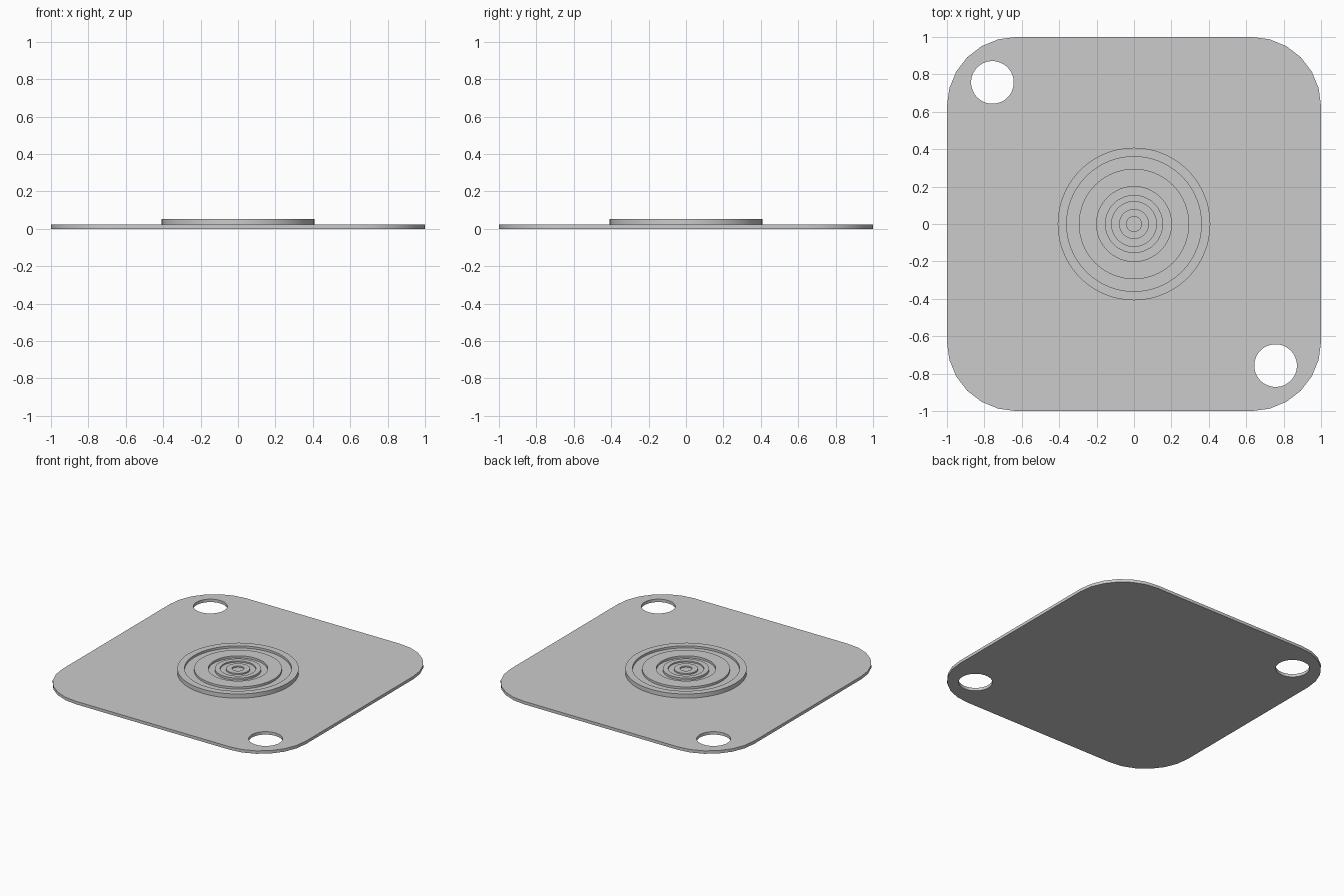
import bpy, bmesh
from math import sin, cos, pi

cube = bpy.data.objects.get("Cube")
if cube:
    bpy.data.objects.remove(cube, do_unlink=True)

PLATE_TOP = 0.022
DISC_TOP = 0.053

grey = bpy.data.materials.new("light_grey")
grey.use_nodes = True
colour = (0.6, 0.6, 0.6, 1)
grey.diffuse_color = colour
grey.node_tree.nodes["Principled BSDF"].inputs["Base Color"].default_value = colour


def arc(cx, cy, r, start, end, steps):
    return [(cx + r * cos(start + (end - start) * i / steps),
             cy + r * sin(start + (end - start) * i / steps)) for i in range(steps + 1)]


def finish(bm, name):
    bmesh.ops.recalc_face_normals(bm, faces=bm.faces)
    mesh = bpy.data.meshes.new(name)
    bm.to_mesh(mesh)
    bm.free()
    mesh.materials.append(grey)
    obj = bpy.data.objects.new(name, mesh)
    bpy.context.collection.objects.link(obj)
    bpy.ops.object.select_all(action='DESELECT')
    obj.select_set(True)
    bpy.context.view_layer.objects.active = obj
    bpy.ops.object.shade_smooth_by_angle(angle=pi / 6)


# Rounded square plate with a hole in two opposite corners
radius = 0.37
outline = []
for k, (sx, sy) in enumerate([(1, 1), (-1, 1), (-1, -1), (1, -1)]):
    outline += arc(sx * (1 - radius), sy * (1 - radius), radius, k * pi / 2, (k + 1) * pi / 2, 6)
loops = [outline] + [arc(-s * 0.757, s * 0.757, 0.114, 0, 2 * pi, 48)[:-1] for s in (1, -1)]

bm = bmesh.new()
edges = []
for loop in loops:
    verts = [bm.verts.new((x, y, 0)) for x, y in loop]
    edges += [bm.edges.new((verts[i - 1], verts[i])) for i in range(len(verts))]
bmesh.ops.triangle_fill(bm, edges=edges, use_beauty=True, normal=(0, 0, 1))
extruded = bmesh.ops.extrude_face_region(bm, geom=bm.faces[:])["geom"]
for v in extruded:
    if isinstance(v, bmesh.types.BMVert):
        v.co.z = PLATE_TOP
finish(bm, "plate")

# Raised disc with concentric grooves, spun from a stepped profile
grooves = [(0.36, 0.295, 0.016), (0.2, 0.155, 0.016), (0.12, 0.08, 0.01), (0.04, 0, 0.01)]
profile = [(0.408, PLATE_TOP - 0.005), (0.408, DISC_TOP)]
for outer, inner, depth in grooves:
    low = DISC_TOP - depth
    profile += [(outer, DISC_TOP), (outer, low), (inner, low)]
    if inner:
        profile.append((inner, DISC_TOP))

bm = bmesh.new()
verts = [bm.verts.new((r, 0, z)) for r, z in profile]
edges = [bm.edges.new(pair) for pair in zip(verts, verts[1:])]
bmesh.ops.spin(bm, geom=verts + edges, cent=(0, 0, 0), axis=(0, 0, 1),
               angle=2 * pi, steps=64, use_duplicate=False)
bmesh.ops.remove_doubles(bm, verts=bm.verts, dist=0.0005)
bmesh.ops.holes_fill(bm, edges=[e for e in bm.edges if e.is_boundary], sides=0)
finish(bm, "grooved_disc")
